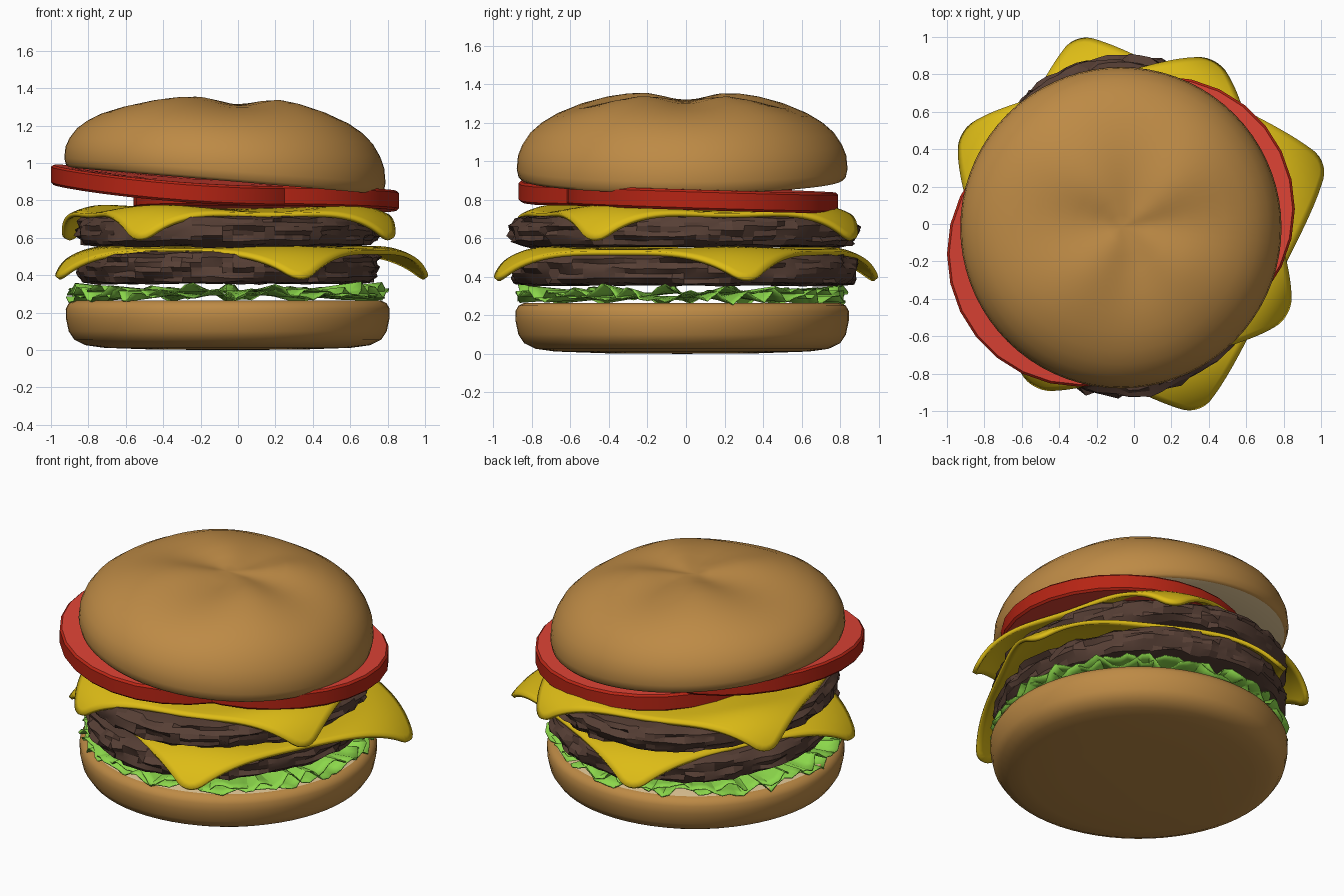
import bpy, bmesh, math, random
from mathutils import Vector, noise

random.seed(4)
cube = bpy.data.objects.get("Cube")
if cube:
    bpy.data.objects.remove(cube, do_unlink=True)


def material(name, r, g, b):
    m = bpy.data.materials.new(name)
    m.use_nodes = True
    m.diffuse_color = (r, g, b, 1)
    bsdf = m.node_tree.nodes["Principled BSDF"]
    bsdf.inputs["Base Color"].default_value = (r, g, b, 1)
    bsdf.inputs["Roughness"].default_value = 0.7
    return m


CRUST = material("toasted crust", 0.51, 0.255, 0.06)
CRUMB = material("cream crumb", 0.72, 0.54, 0.29)
LETTUCE = material("lettuce green", 0.26, 0.68, 0.07)
MEAT = material("grilled brown", 0.095, 0.05, 0.036)
CHEESE = material("cheese yellow", 0.72, 0.5, 0.008)
FLESH = material("tomato flesh", 0.72, 0.055, 0.035)
SKIN = material("tomato skin", 0.47, 0.018, 0.007)


def finish(name, bm, mats, angle=None, rule=None):
    """Turn a bmesh into an object, colour faces by rule, set shading."""
    bmesh.ops.recalc_face_normals(bm, faces=bm.faces)
    if rule:
        for f in bm.faces:
            f.material_index = rule(f)
    me = bpy.data.meshes.new(name)
    bm.to_mesh(me)
    bm.free()
    for m in mats:
        me.materials.append(m)
    ob = bpy.data.objects.new(name, me)
    bpy.context.collection.objects.link(ob)
    if angle:
        bpy.ops.object.select_all(action='DESELECT')
        ob.select_set(True)
        bpy.context.view_layer.objects.active = ob
        bpy.ops.object.shade_smooth_by_angle(angle=math.radians(angle))
    return ob


def lathe(profile, segments, place):
    """Revolve (radius, z) points; place(r, angle, z) returns the final position."""
    bm = bmesh.new()
    rings = []
    for r, z in profile:
        count = segments if r > 0 else 1
        rings.append([bm.verts.new(place(r, math.tau * i / segments, z)) for i in range(count)])
    for a, b in zip(rings, rings[1:]):
        for i in range(segments):
            j = (i + 1) % segments
            if len(a) == 1:
                bm.faces.new((a[0], b[i], b[j]))
            elif len(b) == 1:
                bm.faces.new((a[i], a[j], b[0]))
            else:
                bm.faces.new((a[i], a[j], b[j], b[i]))
    return bm


def solidify(ob, thickness):
    mod = ob.modifiers.new("thickness", 'SOLIDIFY')
    mod.thickness = thickness
    mod.offset = 0


# Bottom bun: soft rounded puck with a cream cut face
def bottom_place(r, t, z):
    return Vector((-0.055 + r * math.cos(t), -0.02 + r * math.sin(t), z))


bottom_profile = [(0, 0), (0.4, 0.003), (0.66, 0.012), (0.76, 0.026), (0.82, 0.055), (0.85, 0.1),
                  (0.865, 0.17), (0.866, 0.22), (0.85, 0.25), (0.82, 0.264), (0, 0.264)]
finish("bottom_bun", lathe(bottom_profile, 64, bottom_place), [CRUST, CRUMB], 50,
       lambda f: int(f.normal.z > 0.95))


# Top bun: tilted dome with four soft lobes around a central dimple
def top_place(r, t, z):
    x, y = -0.07 + r * math.cos(t), -0.02 + r * math.sin(t)
    high = max(0, min(1, (z - 0.91) / 0.4))
    lobes = math.sin(2 * math.atan2(y, x)) ** 2 * min(1, math.hypot(x, y) / 0.3)
    tilt = -0.085 + 0.055 * high
    return Vector((x, y, z + tilt * (x + 0.07) + 0.037 * lobes * high ** 3))


top_profile = [(0, 0.915), (0.5, 0.915), (0.835, 0.905), (0.85, 0.92), (0.859, 0.96), (0.852, 1.03),
               (0.83, 1.085), (0.79, 1.145), (0.73, 1.197), (0.66, 1.238), (0.56, 1.275),
               (0.45, 1.298), (0.35, 1.309), (0.25, 1.313), (0.15, 1.313), (0.07, 1.312), (0, 1.311)]
finish("top_bun", lathe(top_profile, 72, top_place), [CRUST, CRUMB], 50,
       lambda f: int(f.normal.z < -0.8))


# Lettuce: thin leaves with ruffled rims
def lettuce(name, z0, phase, spread):
    def place(r, t, z):
        p = Vector((math.cos(t) * 3, math.sin(t) * 3, phase))
        ruffle = math.sin(15 * t + phase + 3 * noise.noise(p)) + 0.5 * math.sin(34 * t + 2 * phase)
        edge = max(0, (r - 0.45) / 0.4)
        r += edge * (0.03 * noise.noise(p * 2) + 0.02 * math.sin(22 * t + phase))
        return Vector((-0.06 + r * math.cos(t), -0.02 + r * math.sin(t),
                       z0 + 0.028 * edge * ruffle + 0.02 * edge * noise.noise(p * 3)))
    profile = [(0, 0), (0.45, 0), (0.6, 0), (0.7, 0), (0.78, 0), (spread, 0)]
    ob = finish(name, lathe(profile, 120, place), [LETTUCE], 35)
    solidify(ob, 0.006)


lettuce("lower_lettuce", 0.296, 0.4, 0.85)
lettuce("upper_lettuce", 0.315, 2.9, 0.84)


# Patties: rough, chunky-sided discs
def patty(name, z0, height, seed):
    def place(r, t, z):
        p = Vector((math.cos(t) * 4, math.sin(t) * 4, z * 9 + seed))
        rough = 0.02 * noise.noise(p) + 0.018 * noise.cell(p * 1.3) + 0.012 * noise.noise(p * 3)
        side = 1 if r > 0.6 else 0
        r += rough * side
        lump = 0.012 * noise.noise(p * 1.5) * side
        return Vector((-0.055 + 0.975 * r * math.cos(t), -0.01 + 1.09 * r * math.sin(t),
                       z0 + z * height + lump))
    profile = [(0, 0), (0.5, 0), (0.72, 0), (0.79, 0.06), (0.815, 0.2), (0.825, 0.36), (0.828, 0.52),
               (0.825, 0.68), (0.815, 0.82), (0.79, 0.95), (0.73, 1), (0.5, 1), (0, 1)]
    finish(name, lathe(profile, 90, place), [MEAT], 18)


patty("lower_patty", 0.355, 0.17, 1.3)
patty("upper_patty", 0.555, 0.16, 7.7)


# Cheese: rounded square sheets whose corners bend down over the patties
def cheese(name, cx, cy, z0, half, turn, hinge, bend, wave):
    n, corner = 44, 0.11
    bm = bmesh.new()
    bmesh.ops.create_grid(bm, x_segments=n, y_segments=n, size=half)
    inner = half - corner
    for v in bm.verts:
        x, y = v.co.x, v.co.y
        dx, dy = abs(x) - inner, abs(y) - inner
        if dx > 0 and dy > 0:
            k = max(dx, dy) / math.hypot(dx, dy)
            x = math.copysign(inner + dx * k, x)
            y = math.copysign(inner + dy * k, y)
        r, t = math.hypot(x, y), math.atan2(y, x)
        z = z0 - wave * math.cos(4 * t) * min(1, r / half) ** 2
        over = (r - hinge) / bend
        if over > 0:
            r = hinge + bend * math.sin(over)
            z -= bend * (1 - math.cos(over))
        t += math.radians(turn)
        v.co = (cx + r * math.cos(t), cy + r * math.sin(t), z)
    ob = finish(name, bm, [CHEESE], 60)
    solidify(ob, 0.024)


cheese("lower_cheese", 0.02, 0.0, 0.538, 0.80, 18 - 45, 0.73, 0.36, 0.008)
cheese("upper_cheese", -0.05, 0.0, 0.745, 0.78, -29 - 45, 0.73, 0.27, 0.022)


# Tomato slices: tilted discs with darker skin round the rim
def tomato(name, cx, cy, z0, radius, slope_x, slope_y, curl):
    def place(r, t, z):
        x, y = r * math.cos(t), r * math.sin(t)
        return Vector((cx + x, cy + y, z0 + z + slope_x * x + slope_y * y + curl * x * x))
    h = 0.053
    profile = [(0, -h), (radius * 0.6, -h), (radius - 0.012, -h), (radius, -h + 0.012),
               (radius, h - 0.012), (radius - 0.012, h), (radius * 0.6, h), (0, h)]
    finish(name, lathe(profile, 28, place), [FLESH, SKIN], 40,
           lambda f: int(abs(f.normal.z) < 0.85))


tomato("left_tomato", -0.29, -0.16, 0.865, 0.71, -0.075, 0.03, 0.04)
tomato("right_tomato", 0.15, 0.08, 0.805, 0.71, -0.01, -0.03, 0.0)
